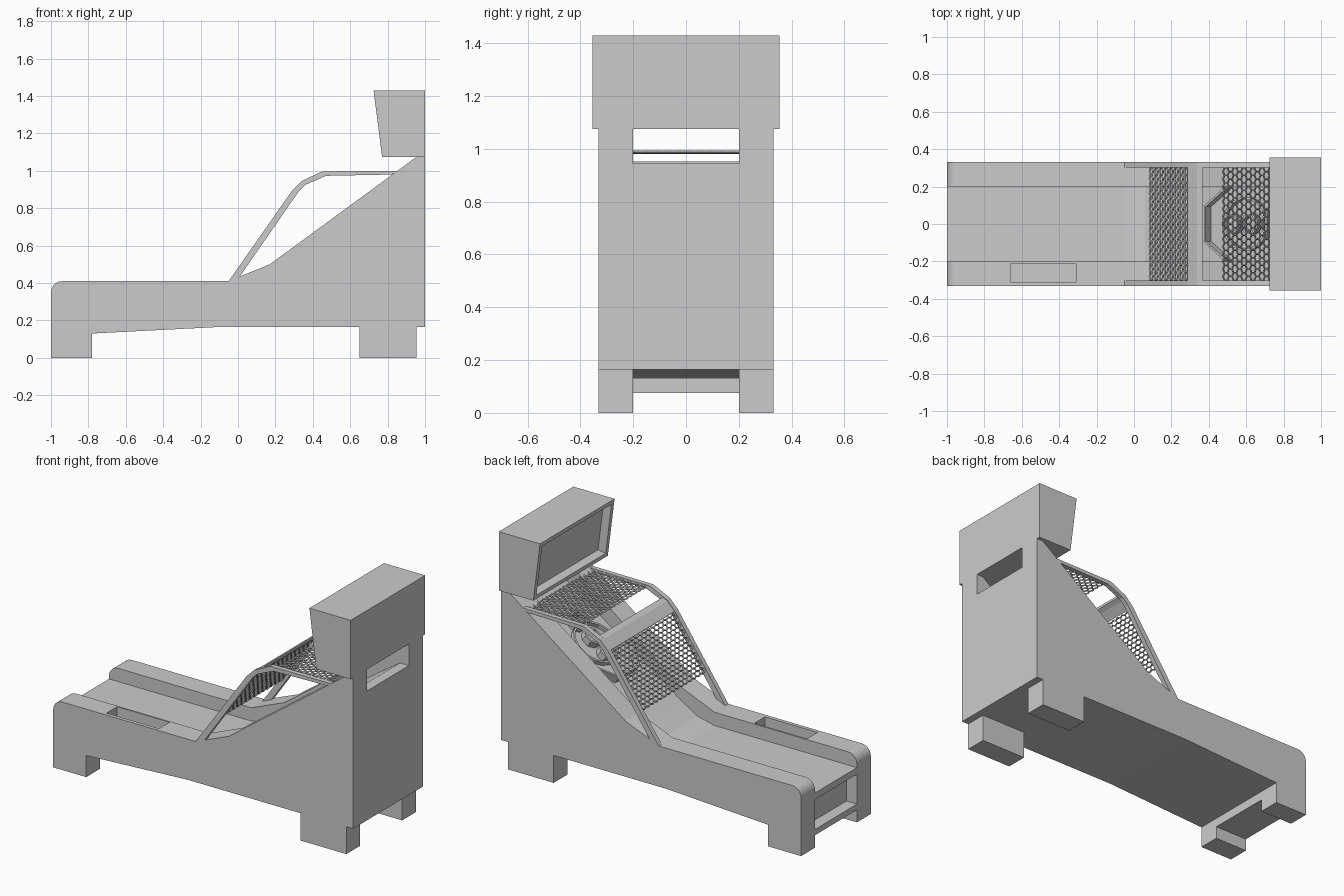
import bpy, bmesh, math
from mathutils import Vector

if "Cube" in bpy.data.objects:
    bpy.data.objects.remove(bpy.data.objects["Cube"])


def finish(name, bm):
    bmesh.ops.recalc_face_normals(bm, faces=bm.faces[:])
    me = bpy.data.meshes.new(name)
    bm.to_mesh(me)
    bm.free()
    ob = bpy.data.objects.new(name, me)
    bpy.context.collection.objects.link(ob)
    return ob


def prism_bm(profile, y0, y1):
    """Extrude an (x, z) profile from y0 to y1."""
    bm = bmesh.new()
    face = bm.faces.new([bm.verts.new((x, y0, z)) for x, z in profile])
    new = bmesh.ops.extrude_face_region(bm, geom=[face])["geom"]
    verts = [v for v in new if isinstance(v, bmesh.types.BMVert)]
    bmesh.ops.translate(bm, verts=verts, vec=(0, y1 - y0, 0))
    bmesh.ops.recalc_face_normals(bm, faces=bm.faces[:])
    return bm


def prism(name, profile, y0, y1):
    return finish(name, prism_bm(profile, y0, y1))


# Side walls with feet and a rounded front corner, plus the cage rails
nose = [(-0.94 - 0.06 * math.sin(a), 0.35 + 0.06 * math.cos(a))
        for a in [math.radians(15 * i) for i in range(7)]]
wall = nose + [(-1, 0), (-0.78, 0), (-0.78, 0.13), (-0.1, 0.165), (0.65, 0.165),
               (0.65, 0), (0.955, 0), (0.955, 0.165), (1, 0.165), (1, 1.075),
               (0.955, 1.075), (0.17, 0.5), (0.01, 0.435), (-0.05, 0.41)]
rail = [(-0.05, 0.41), (0.29, 0.895), (0.34, 0.945), (0.45, 0.997), (0.86, 1.0),
        (0.82, 0.98), (0.47, 0.973), (0.36, 0.925), (0.325, 0.89), (0.01, 0.435)]
walls = {}
for label, s in (("right", -1), ("left", 1)):
    walls[label] = prism(label + "_side_wall", wall, s * 0.2, s * 0.332)
    prism(label + "_cage_rail", rail, s * 0.303, s * 0.332)

# Ball tray sunk into one side rail
tray = prism("tray_cutter", [(-0.66, 0.33), (-0.31, 0.33), (-0.31, 0.5), (-0.66, 0.5)],
             -0.31, -0.21)
tray.hide_render = True
tray.display_type = 'WIRE'
cut = walls["right"].modifiers.new("tray", 'BOOLEAN')
cut.operation = 'DIFFERENCE'
cut.object = tray

# Lane, ramp and target board in one profile, with the recess in the front
prism("lane_and_target_board",
      [(-1, 0.075), (-0.78, 0.075), (-0.78, 0.13), (-0.1, 0.165), (1, 0.165),
       (1, 0.945), (0.94, 0.945), (0.17, 0.42), (0.06, 0.355), (-0.05, 0.33),
       (-1, 0.33), (-1, 0.29), (-0.93, 0.29), (-0.93, 0.11), (-1, 0.11)], -0.2, 0.2)

# Display head with a recessed screen
bm = prism_bm([(0.725, 1.43), (1, 1.43), (1, 1.075), (0.77, 1.075)], -0.355, 0.355)
screen = min(bm.faces, key=lambda f: f.normal.x)
bmesh.ops.inset_region(bm, faces=[screen], thickness=0.035)
bmesh.ops.inset_region(bm, faces=[screen], thickness=0.004, depth=-0.05)
finish("display_head", bm)

# Cage cross plate
prism("cage_cross_plate", [(0.287, 0.888), (0.338, 0.938), (0.367, 0.953),
                           (0.367, 0.938), (0.342, 0.922), (0.297, 0.878)], -0.305, 0.305)


def net(name, start, end, rows=15, cols=15):
    """Staggered hexagon netting between two (x, z) points."""
    a, b = Vector((start[0], 0, start[1])), Vector((end[0], 0, end[1]))
    step = (b - a) / rows
    bm = bmesh.new()
    for r in range(rows):
        n = cols - r % 2
        for c in range(n):
            y = (c - (n - 1) / 2) * 0.04
            mid = a + step * (r + 0.5)
            hexagon = [(2, 0), (1, 1), (-1, 1), (-2, 0), (-1, -1), (1, -1)]
            bm.faces.new([bm.verts.new(mid + step * (u / 3) + Vector((0, y + v * 0.02, 0)))
                          for u, v in hexagon])
    bmesh.ops.remove_doubles(bm, verts=bm.verts[:], dist=0.002)
    ob = finish(name, bm)
    wire = ob.modifiers.new("wire", 'WIREFRAME')
    wire.thickness = 0.011
    wire.use_even_offset = False
    wire.use_boundary = True


net("front_net", (0.085, 0.58), (0.287, 0.872))
net("top_net", (0.48, 0.986), (0.84, 0.988))

# Target fences standing on the sloped board
slope = math.atan2(0.525, 0.77)
normal = Vector((-math.sin(slope), 0, math.cos(slope)))


def fence(name, pts, height, closed=True):
    bm = bmesh.new()
    low = [bm.verts.new((x, y, 0.415 + math.tan(slope) * (x - 0.17))) for x, y in pts]
    high = [bm.verts.new(v.co + normal * height) for v in low]
    for i in range(len(pts) if closed else len(pts) - 1):
        j = (i + 1) % len(pts)
        bm.faces.new([low[i], low[j], high[j], high[i]])
    ob = finish(name, bm)
    sol = ob.modifiers.new("thickness", 'SOLIDIFY')
    sol.thickness = 0.012
    sol.offset = 0


def circle(cx, cy, r, n):
    return [(cx + r * math.cos(slope) * math.cos(math.tau * (i + 0.5) / n),
             cy + r * math.sin(math.tau * (i + 0.5) / n)) for i in range(n)]


fence("catch_fence", [(0.52, 0.195), (0.41, 0.095), (0.41, -0.095), (0.52, -0.195)],
      0.055, closed=False)
fence("large_ring", circle(0.61, 0, 0.14, 16), 0.03)
for i, x in enumerate((0.54, 0.64, 0.74)):
    fence("score_ring_%d" % (i + 1), circle(x, 0, 0.052, 8), 0.045)
